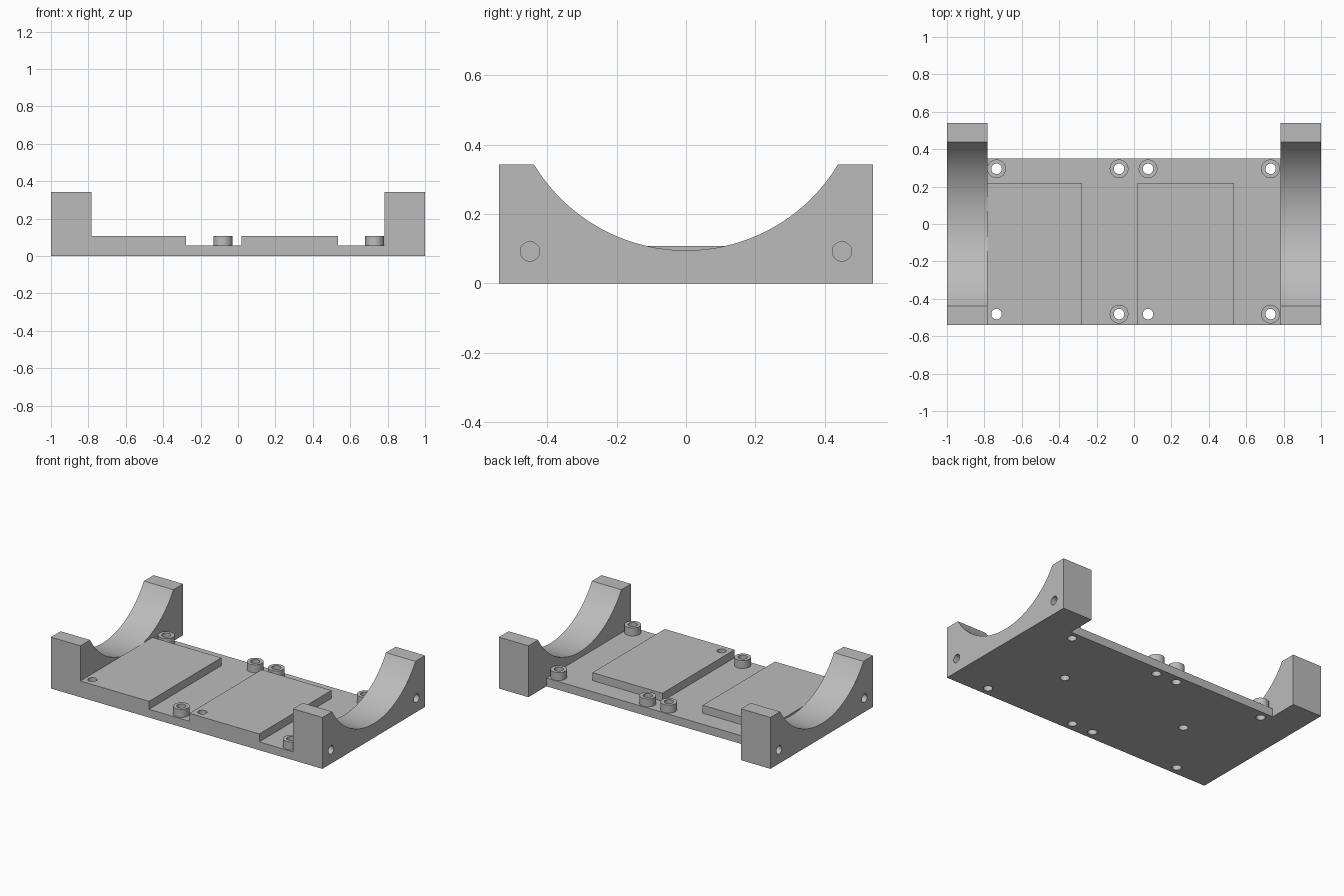
import bpy
import bmesh
import math
from mathutils import Matrix

cube = bpy.data.objects.get("Cube")
if cube:
    bpy.data.objects.remove(cube, do_unlink=True)

grey = bpy.data.materials.new("plain grey")
grey.use_nodes = True
GREY = (0.5, 0.5, 0.5, 1)
grey.diffuse_color = GREY
grey.node_tree.nodes["Principled BSDF"].inputs["Base Color"].default_value = GREY

FRONT, BACK, PLATE_BACK, PAD_BACK = -0.54, 0.54, 0.35, 0.22
PLATE_TOP, PAD_TOP, BLOCK_TOP = 0.055, 0.108, 0.342
INNER = 0.783
BORE, BOSS = 0.028, 0.05


def add_object(name, bm):
    bmesh.ops.recalc_face_normals(bm, faces=bm.faces)
    mesh = bpy.data.meshes.new(name)
    bm.to_mesh(mesh)
    bm.free()
    mesh.materials.append(grey)
    obj = bpy.data.objects.new(name, mesh)
    bpy.context.collection.objects.link(obj)
    return obj


def box(name, x0, x1, y0, y1, z0, z1):
    bm = bmesh.new()
    bmesh.ops.create_cube(bm, size=1)
    bmesh.ops.scale(bm, verts=bm.verts, vec=(x1 - x0, y1 - y0, z1 - z0))
    bmesh.ops.translate(bm, verts=bm.verts, vec=((x0 + x1) / 2, (y0 + y1) / 2, (z0 + z1) / 2))
    return add_object(name, bm)


def add_cylinder(bm, centre, radius, depth, along_x=False):
    turn = Matrix.Rotation(math.pi / 2, 4, "Y") if along_x else Matrix()
    bmesh.ops.create_cone(bm, cap_ends=True, segments=40, radius1=radius, radius2=radius,
                          depth=depth, matrix=Matrix.Translation(centre) @ turn)


def cradle_block(name, x0, x1):
    # End block whose top is hollowed by a circular arc
    half, low = 0.438, 0.095
    sag = BLOCK_TOP - low
    radius = (half ** 2 + sag ** 2) / (2 * sag)
    sweep = math.asin(half / radius)
    steps = 48
    profile = [(FRONT, 0), (FRONT, BLOCK_TOP)]
    for i in range(steps + 1):
        a = sweep * (2 * i / steps - 1)
        profile.append((radius * math.sin(a), low + radius * (1 - math.cos(a))))
    profile += [(BACK, BLOCK_TOP), (BACK, 0)]
    bm = bmesh.new()
    face = bm.faces.new([bm.verts.new((x0, y, z)) for y, z in profile])
    new = bmesh.ops.extrude_face_region(bm, geom=[face])["geom"]
    bmesh.ops.translate(bm, verts=[v for v in new if isinstance(v, bmesh.types.BMVert)],
                        vec=(x1 - x0, 0, 0))
    return add_object(name, bm)


# Main parts
parts = [
    box("base_plate", -INNER, INNER, FRONT, PLATE_BACK, 0, PLATE_TOP),
    box("right_pad", -INNER, -0.277, FRONT, PAD_BACK, PLATE_TOP, PAD_TOP),
    box("left_pad", 0.02, 0.535, FRONT, PAD_BACK, PLATE_TOP, PAD_TOP),
    cradle_block("right_cradle", -1, -INNER),
    cradle_block("left_cradle", INNER, 1),
]

# Screw bosses stand wherever a bore does not pass through a pad
cutter_bm = bmesh.new()
for x, in_pad in ((-0.735, True), (-0.08, False), (0.075, True), (0.73, False)):
    for y, row in ((-0.482, "front"), (0.295, "back")):
        add_cylinder(cutter_bm, (x, y, 0.05), BORE, 0.3)
        if row == "back" or not in_pad:
            bm = bmesh.new()
            add_cylinder(bm, (x, y, (PLATE_TOP + PAD_TOP) / 2), BOSS, PAD_TOP - PLATE_TOP)
            parts.append(add_object(row + "_boss", bm))

# Blind holes: one under each pad, two in each outer end face
for side in (-1, 1):
    add_cylinder(cutter_bm, (side * 0.46, -0.093, 0), BORE, 0.16)
    for y in (-0.45, 0.45):
        add_cylinder(cutter_bm, (side, y, 0.092), BORE, 0.3, along_x=True)
cutter = add_object("hole_cutter", cutter_bm)
cutter.hide_render = True

# Drill every part and keep the machined edges sharp
for obj in parts:
    drill = obj.modifiers.new("drill", "BOOLEAN")
    drill.operation = "DIFFERENCE"
    drill.solver = "EXACT"
    drill.object = cutter
    bpy.ops.object.select_all(action="DESELECT")
    obj.select_set(True)
    bpy.context.view_layer.objects.active = obj
    bpy.ops.object.modifier_apply(modifier=drill.name)
    bpy.ops.object.shade_smooth_by_angle(angle=math.radians(30))

bpy.data.objects.remove(cutter, do_unlink=True)
